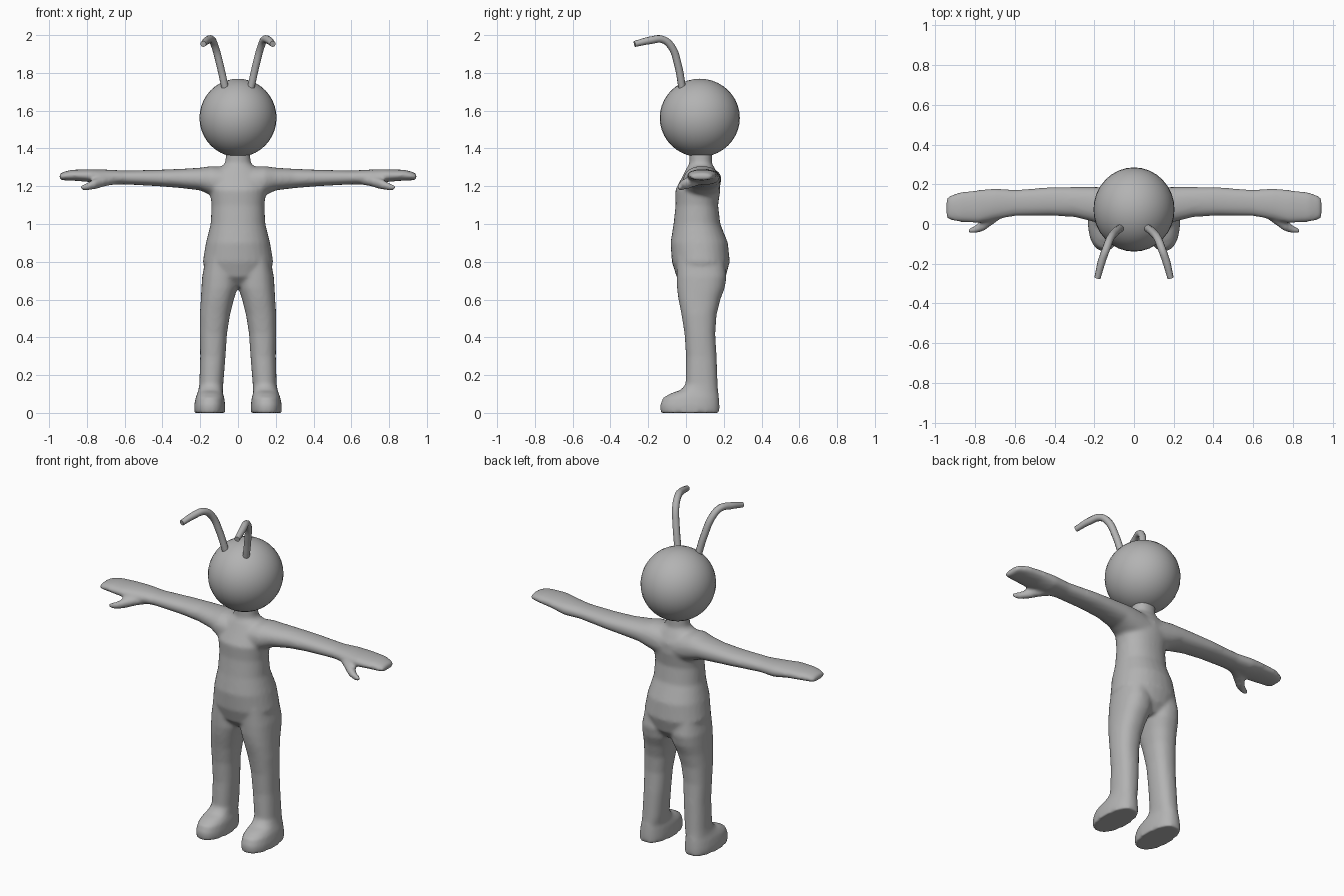
import bpy, bmesh, math
from mathutils import Vector

cube = bpy.data.objects.get("Cube")
if cube:
    bpy.data.objects.remove(cube, do_unlink=True)

grey = bpy.data.materials.new("plain grey")
grey.use_nodes = True
COLOUR = (0.45, 0.45, 0.45, 1)
grey.diffuse_color = COLOUR
grey.node_tree.nodes["Principled BSDF"].inputs["Base Color"].default_value = COLOUR


def loft(bm, axis, rows, side=1, power=2.0, n=28):
    """Skin rounded sections (position, u min, u max, v min, v max) along an axis."""
    rings = []
    for pos, u0, u1, v0, v1 in rows:
        ring = []
        for i in range(n):
            a = math.tau * i / n
            c, s = math.cos(a), math.sin(a)
            u = (u0 + u1) / 2 + (u1 - u0) / 2 * math.copysign(abs(c) ** (2 / power), c)
            v = (v0 + v1) / 2 + (v1 - v0) / 2 * math.copysign(abs(s) ** (2 / power), s)
            x, y, z = (u, v, pos) if axis == "z" else (pos, u, v)
            ring.append(bm.verts.new((x * side, y, z)))
        rings.append(ring)
    for a, b in zip(rings, rings[1:]):
        for i in range(n):
            j = (i + 1) % n
            bm.faces.new((a[i], a[j], b[j], b[i]))
    bm.faces.new(rings[0])
    bm.faces.new(rings[-1])


# Torso with neck: z, x range, y range
torso = [(z, -w, w, front, back) for z, w, front, back in (
    (0.67, 0.10, 0.00, 0.17), (0.72, 0.165, -0.05, 0.21),
    (0.80, 0.187, -0.075, 0.232), (0.90, 0.17, -0.082, 0.222),
    (1.00, 0.145, -0.066, 0.182), (1.10, 0.14, -0.055, 0.17),
    (1.18, 0.15, -0.057, 0.182), (1.24, 0.15, -0.025, 0.18),
    (1.29, 0.11, 0.00, 0.155), (1.32, 0.068, 0.018, 0.138),
    (1.40, 0.062, 0.018, 0.138))]

# Leg and foot
leg = [(0.0, 0.068, 0.232, -0.135, 0.178), (0.04, 0.068, 0.232, -0.138, 0.178),
       (0.08, 0.072, 0.225, -0.122, 0.175), (0.105, 0.08, 0.215, -0.078, 0.172),
       (0.12, 0.08, 0.21, -0.03, 0.17), (0.15, 0.078, 0.205, -0.002, 0.168),
       (0.30, 0.066, 0.20, 0.0, 0.162), (0.42, 0.058, 0.202, -0.008, 0.155),
       (0.52, 0.042, 0.202, -0.024, 0.162), (0.60, 0.022, 0.197, -0.04, 0.182),
       (0.66, 0.003, 0.194, -0.048, 0.205), (0.72, 0.0, 0.19, -0.05, 0.215),
       (0.82, 0.02, 0.17, -0.05, 0.2)]

# Arm and mitten hand: x, y range, z range
arm = [(0.04, -0.02, 0.18, 1.12, 1.30), (0.14, -0.015, 0.185, 1.15, 1.307),
       (0.20, 0.01, 0.187, 1.178, 1.298), (0.30, 0.035, 0.187, 1.19, 1.292),
       (0.42, 0.042, 0.186, 1.20, 1.287), (0.60, 0.04, 0.172, 1.21, 1.283),
       (0.70, 0.022, 0.18, 1.208, 1.288), (0.78, 0.005, 0.172, 1.222, 1.29),
       (0.88, 0.01, 0.16, 1.23, 1.287), (0.925, 0.02, 0.145, 1.231, 1.276),
       (0.945, 0.03, 0.13, 1.233, 1.266)]

# Thumb
thumb = [(0.64, 0.05, 0.13, 1.21, 1.26), (0.70, 0.005, 0.08, 1.20, 1.255),
         (0.76, -0.038, 0.03, 1.182, 1.24), (0.80, -0.047, -0.008, 1.178, 1.217),
         (0.835, -0.05, -0.022, 1.18, 1.205)]

bm = bmesh.new()
loft(bm, "z", torso, power=2.2)
for side in (1, -1):
    loft(bm, "z", leg, side, power=2.3)
    loft(bm, "x", arm, side, power=2.2)
    loft(bm, "x", thumb, side)
bmesh.ops.recalc_face_normals(bm, faces=bm.faces)
mesh = bpy.data.meshes.new("body")
bm.to_mesh(mesh)
bm.free()
mesh.materials.append(grey)
body = bpy.data.objects.new("body", mesh)
bpy.context.collection.objects.link(body)

# Fuse limbs and torso into one soft skin
fuse = body.modifiers.new("fuse", "REMESH")
fuse.mode = "VOXEL"
fuse.voxel_size = 0.01
fuse.use_smooth_shade = True
soften = body.modifiers.new("soften", "SMOOTH")
soften.factor = 0.5
soften.iterations = 8

# Head
bpy.ops.mesh.primitive_uv_sphere_add(segments=32, ring_count=20, location=(0, 0.073, 1.562))
head = bpy.context.object
head.name = "head"
head.scale = (0.204, 0.212, 0.207)
head.data.materials.append(grey)
bpy.ops.object.shade_smooth()

# Antennae
path = [(0.068, -0.02, 1.72), (0.095, -0.042, 1.84), (0.122, -0.078, 1.94),
        (0.14, -0.125, 1.977), (0.163, -0.19, 1.972), (0.184, -0.272, 1.953)]
for side, label in ((1, "left"), (-1, "right")):
    curve = bpy.data.curves.new(label + "_antenna", "CURVE")
    curve.dimensions = "3D"
    curve.bevel_depth = 0.02
    curve.bevel_resolution = 3
    curve.resolution_u = 6
    curve.use_fill_caps = True
    spline = curve.splines.new("BEZIER")
    spline.bezier_points.add(len(path) - 1)
    for point, (x, y, z) in zip(spline.bezier_points, path):
        point.co = Vector((x * side, y, z))
        point.handle_left_type = point.handle_right_type = "AUTO"
    curve.materials.append(grey)
    # Narrowed last point rounds the tip
    spline.bezier_points[-1].radius = 0.8
    antenna = bpy.data.objects.new(label + "_antenna", curve)
    bpy.context.collection.objects.link(antenna)
